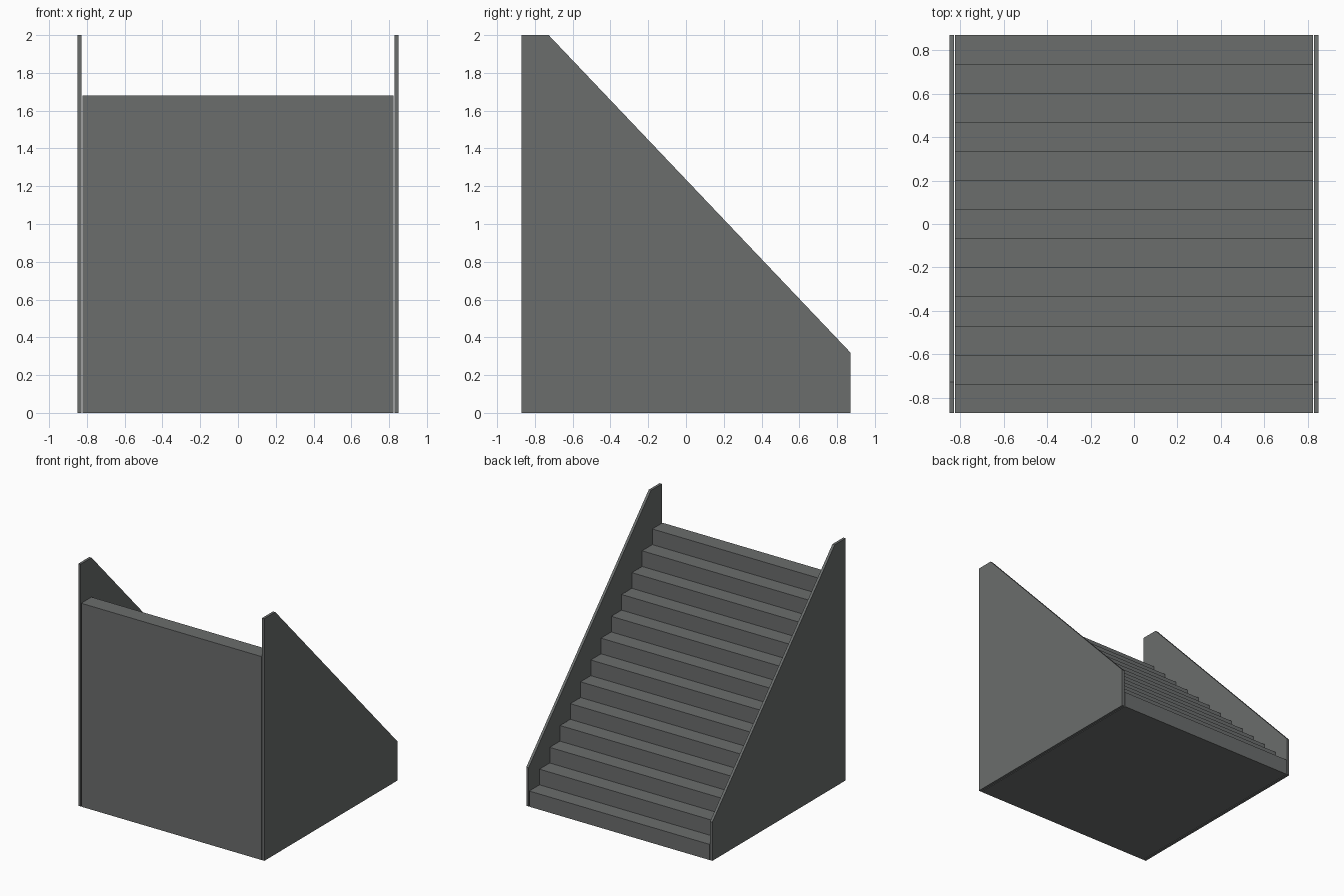
import bpy
import bmesh

cube = bpy.data.objects.get("Cube")
if cube:
    bpy.data.objects.remove(cube, do_unlink=True)

DEPTH = 0.87        # half depth
STEPS = 13
TOP = 1.68          # height of the top tread
STAIR_HALF = 0.823
WALL_IN, WALL_OUT = 0.829, 0.85

grey = bpy.data.materials.new("concrete grey")
grey.use_nodes = True
colour = (0.145, 0.153, 0.151, 1)
grey.diffuse_color = colour
grey.node_tree.nodes["Principled BSDF"].inputs["Base Color"].default_value = colour


def extrude_profile(name, profile, x0, x1):
    """Extrude a closed (y, z) outline from x0 to x1."""
    bm = bmesh.new()
    face = bm.faces.new([bm.verts.new((x0, y, z)) for y, z in profile])
    result = bmesh.ops.extrude_face_region(bm, geom=[face])
    verts = [v for v in result["geom"] if isinstance(v, bmesh.types.BMVert)]
    bmesh.ops.translate(bm, verts=verts, vec=(x1 - x0, 0, 0))
    bmesh.ops.recalc_face_normals(bm, faces=bm.faces)
    mesh = bpy.data.meshes.new(name)
    bm.to_mesh(mesh)
    bm.free()
    mesh.materials.append(grey)
    obj = bpy.data.objects.new(name, mesh)
    bpy.context.collection.objects.link(obj)
    return obj


# Solid flight of steps, rising from the back to the front
run, rise = 2 * DEPTH / STEPS, TOP / STEPS
outline = [(-DEPTH, 0), (DEPTH, 0)]
for i in range(STEPS):
    outline.append((DEPTH - i * run, (i + 1) * rise))
    outline.append((DEPTH - (i + 1) * run, (i + 1) * rise))
extrude_profile("steps", outline, -STAIR_HALF, STAIR_HALF)

# Thin sloping side walls
wall = [(-DEPTH, 0), (DEPTH, 0), (DEPTH, 0.32), (-0.727, 2), (-DEPTH, 2)]
for name, side in (("left_wall", 1), ("right_wall", -1)):
    extrude_profile(name, wall, side * WALL_IN, side * WALL_OUT)
